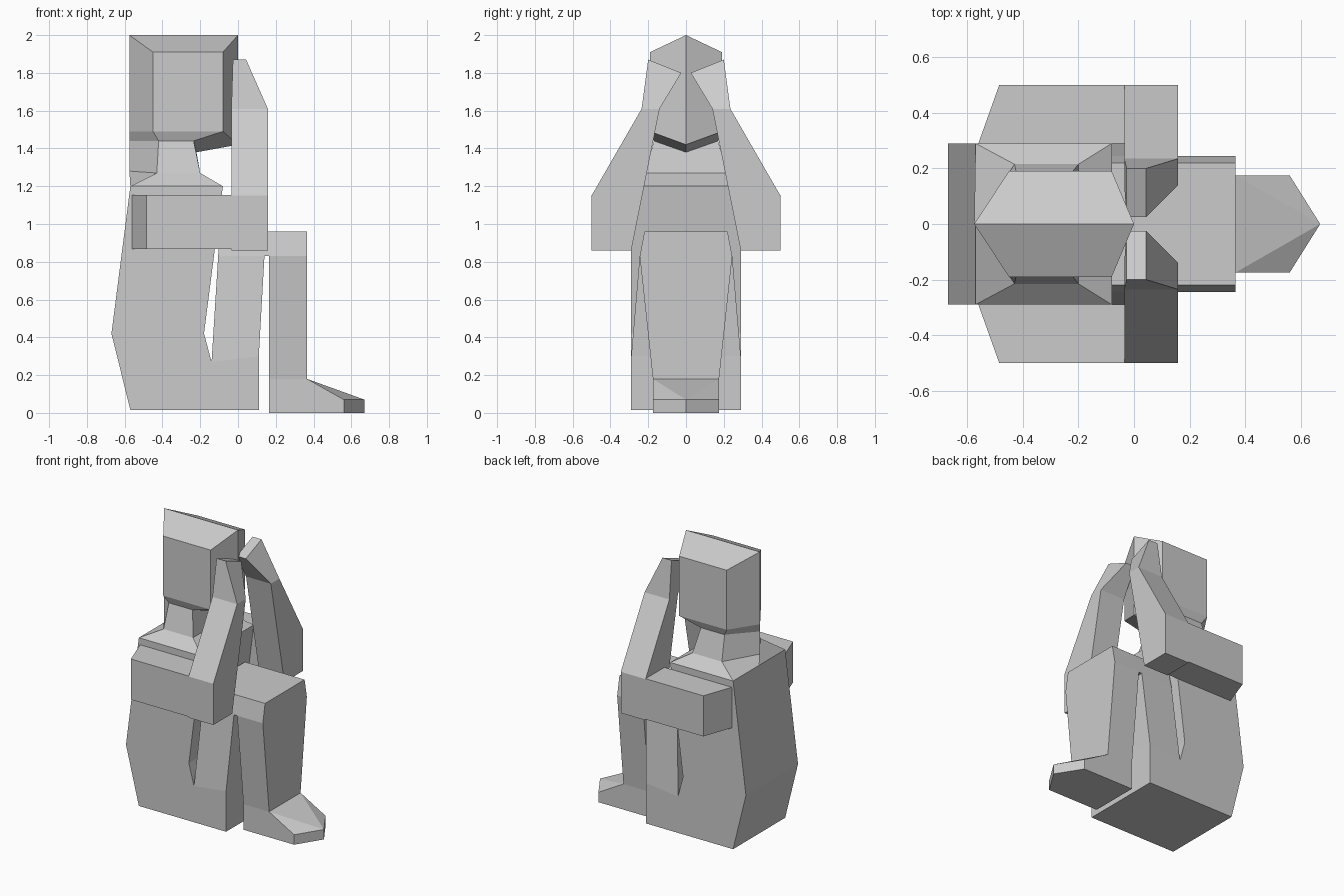
import bpy, bmesh

if "Cube" in bpy.data.objects:
    bpy.data.objects.remove(bpy.data.objects["Cube"])


def finish(name, bm):
    bmesh.ops.recalc_face_normals(bm, faces=bm.faces)
    mesh = bpy.data.meshes.new(name)
    bm.to_mesh(mesh)
    bm.free()
    obj = bpy.data.objects.new(name, mesh)
    bpy.context.collection.objects.link(obj)
    return obj


def loft(name, rings):
    """Skin matching rings; six-sided caps fold along the centre line."""
    bm = bmesh.new()
    vs = [[bm.verts.new(p) for p in r] for r in rings]
    n = len(rings[0])
    for a, b in zip(vs, vs[1:]):
        for i in range(n):
            j = (i + 1) % n
            bm.faces.new((a[i], a[j], b[j], b[i]))
    for cap in (vs[0], vs[-1]):
        if n == 6:
            bm.faces.new(cap[:4])
            bm.faces.new(cap[3:] + cap[:1])
        else:
            bm.faces.new(cap)
    return finish(name, bm)


def rect(x0, x1, y, z0, z1=None):
    """Four-sided ring, symmetric in y; the z may differ front and rear."""
    z1 = z0 if z1 is None else z1
    return [(x0, -y, z0), (x1, -y, z1), (x1, y, z1), (x0, y, z0)]


def hexa(front, side, back):
    """Six-sided ring: front (x, z), side (x0, x1, y, z), back (x, z)."""
    x0, x1, y, z = side
    return [(front[0], 0, front[1]), (x1, y, z), (x0, y, z),
            (back[0], 0, back[1]), (x0, -y, z), (x1, -y, z)]


def mirror(obj):
    obj.modifiers.new("Mirror", "MIRROR").use_axis = (False, True, False)


# Torso and hips: one side profile extruded across y
profile = [(-.57, .015), (.11, .015), (.11, .3), (-.14, .27),
           (-.18, .42), (-.08, 1.2), (-.57, 1.2), (-.67, .42)]
loft("torso", [[(x, y, z) for x, z in profile] for y in (-.29, .29)])

# Shoulders, neck and head share six-sided rings
shoulder = hexa((-.08, 1.2), (-.57, -.08, .29, 1.2), (-.57, 1.2))
neck_low = hexa((-.2, 1.27), (-.43, -.2, .215, 1.27), (-.575, 1.28))
neck_top = hexa((-.22, 1.38), (-.42, -.235, .17, 1.44), (-.575, 1.44))
head_low = hexa((0, 1.42), (-.45, -.08, .19, 1.49), (-.575, 1.49))
head_top = hexa((0, 2), (-.45, -.08, .19, 1.91), (-.575, 2))
loft("shoulders", [shoulder, neck_low])
loft("neck", [neck_low, neck_top])
loft("head", [neck_top, head_low, head_top])

# Joined legs: thigh rising to the knee, shin dropping to the foot
loft("thighs", [rect(-.14, .11, .29, .27, .3), rect(-.105, .14, .245, .83)])
loft("knees", [rect(-.105, .365, .245, .83), rect(-.1, .365, .22, .96)])
loft("shins", [rect(.165, .365, .175, 0), rect(.165, .365, .175, .18),
               rect(.165, .365, .245, .83)])

# Feet: wedge running to a blunt point
bm = bmesh.new()
for p in (rect(.365, .56, .175, 0) + rect(.365, .56, .175, .18, .07)
          + [(.67, 0, 0), (.67, 0, .07)]):
    bm.verts.new(p)
bmesh.ops.convex_hull(bm, input=bm.verts)
bmesh.ops.dissolve_limit(bm, angle_limit=.02, verts=bm.verts, edges=bm.edges)
finish("feet", bm)

# Upper arms: horizontal blocks with a slanted rear end
outline = [(-.56, .29), (-.485, .5), (-.035, .5), (-.035, .29)]
mirror(loft("upper_arm", [[(x, y, z) for x, y in outline] for z in (.867, 1.153)]))

# Forearms and hands: x range, inner (y, z), outer (y, z)
sections = [(-.035, .158, (.29, .86), (.5, .86)),
            (-.035, .158, (.232, 1.15), (.5, 1.15)),
            (-.035, .158, (.14, 1.61), (.235, 1.61)),
            (-.027, .043, (.025, 1.8), (.2, 1.87))]
mirror(loft("forearm", [[(x0, *i), (x1, *i), (x1, *o), (x0, *o)]
                        for x0, x1, i, o in sections]))
